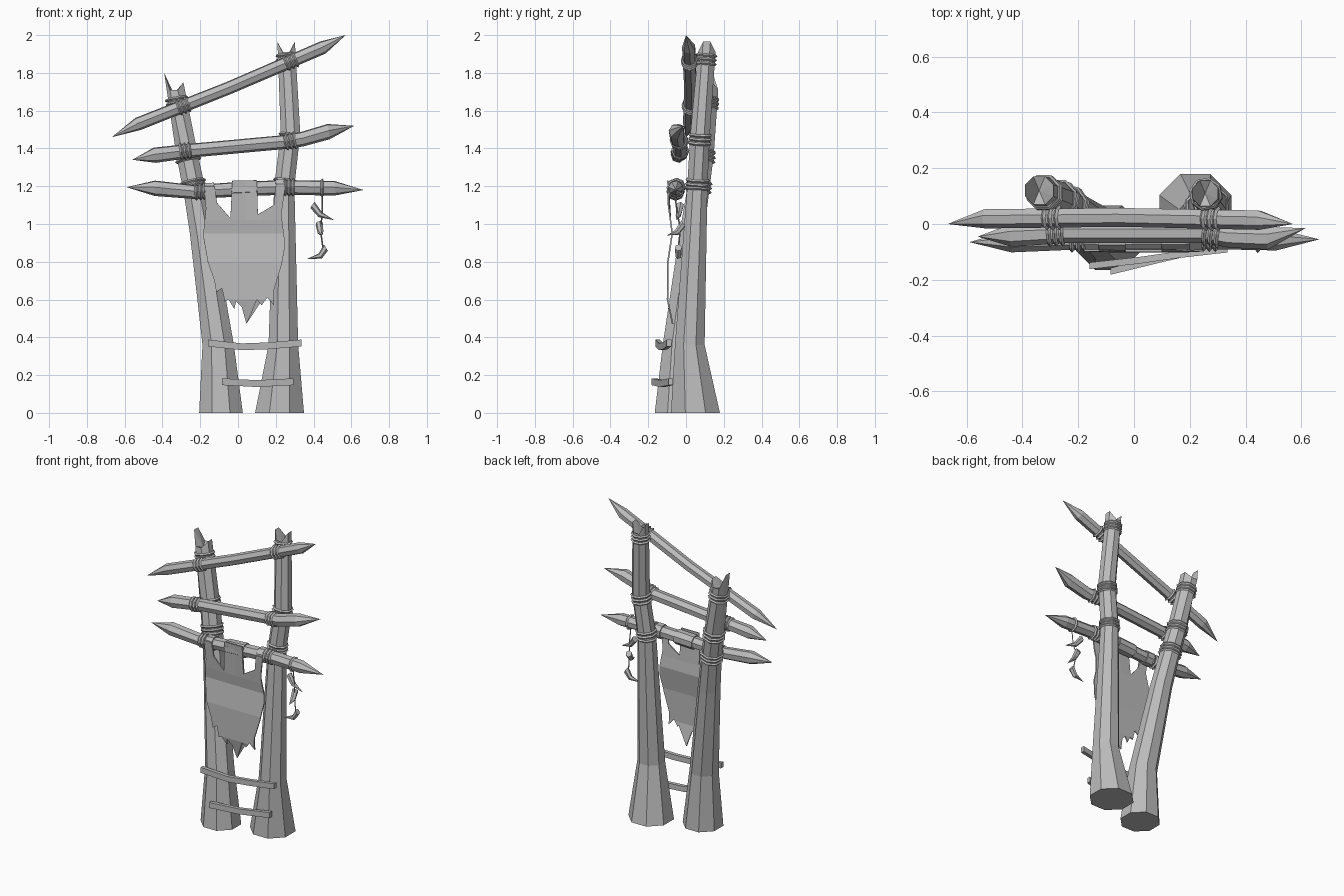
import bpy
import bmesh
import math
from mathutils import Vector

cube = bpy.data.objects.get("Cube")
if cube:
    bpy.data.objects.remove(cube, do_unlink=True)

grey = bpy.data.materials.new("weathered_grey")
grey.use_nodes = True
colour = (0.5, 0.5, 0.5, 1)
grey.diffuse_color = colour
grey.node_tree.nodes["Principled BSDF"].inputs["Base Color"].default_value = colour


def finish(name, bm):
    """Turn a bmesh into a flat shaded object."""
    bmesh.ops.recalc_face_normals(bm, faces=bm.faces)
    mesh = bpy.data.meshes.new(name)
    bm.to_mesh(mesh)
    bm.free()
    mesh.materials.append(grey)
    obj = bpy.data.objects.new(name, mesh)
    bpy.context.collection.objects.link(obj)
    return obj


def tube(name, path, sides, axis=None, jag=None):
    """Loft rings along a path of (x, y, z, radius); jag shifts the rim height."""
    bm = bmesh.new()
    axis = axis or (Vector(path[-1][:3]) - Vector(path[0][:3])).normalized()
    side = axis.orthogonal().normalized()
    other = axis.cross(side)
    rings = []
    for k, (x, y, z, r) in enumerate(path):
        ring = []
        for i in range(sides):
            a = math.tau * (i + 0.5) / sides
            p = Vector((x, y, z)) + r * (side * math.cos(a) + other * math.sin(a))
            if jag and k == len(path) - 2:
                p.z += jag(p.x - x)
            ring.append(bm.verts.new(p))
        rings.append(ring)
    for low, high in zip(rings, rings[1:]):
        for i in range(sides):
            j = (i + 1) % sides
            bm.faces.new((low[i], low[j], high[j], high[i]))
    bm.faces.new(rings[0])
    bm.faces.new(rings[-1])
    bmesh.ops.remove_doubles(bm, verts=bm.verts, dist=0.0005)
    return finish(name, bm)


def sample(path, value, k):
    """Point, radius and direction where coordinate k of a path equals value."""
    for a, b in zip(path, path[1:]):
        if a[k] <= value <= b[k]:
            t = (value - a[k]) / (b[k] - a[k])
            a, b = Vector(a), Vector(b)
            p = a.lerp(b, t)
            return p.xyz, p.w, (b - a).xyz.normalized()


def binding(name, path, value, k, count=3, gap=0.022):
    """Rope turns around a post (k = 2) or a rail (k = 0)."""
    for n in range(count):
        p, r, d = sample(path, value + (n - (count - 1) / 2) * gap, k)
        bpy.ops.mesh.primitive_torus_add(
            major_segments=8, minor_segments=4, major_radius=r + 0.002,
            minor_radius=0.008, location=p,
            rotation=d.to_track_quat("Z", "Y").to_euler())
        ring = bpy.context.object
        ring.name = name
        ring.data.materials.append(grey)


# Leaning posts with flared feet and broken tops
right_post = [(-.09, -.05, 0, .125), (-.105, -.04, .36, .09), (-.19, .03, .95, .07),
              (-.225, .06, 1.15, .065), (-.27, .09, 1.37, .062), (-.34, .12, 1.74, .055)]
left_post = [(.22, .05, 0, .14), (.24, .02, .36, .085), (.245, .06, 1.2, .058),
             (.278, .075, 1.48, .056), (.255, .11, 1.93, .05)]
up = Vector((0, 0, 1))
tube("right_post", right_post + [(-.34, .12, 1.69, 0)], 8, up,
     lambda dx: .06 if dx < -.03 else (.01 if dx > .03 else -.03))
tube("left_post", left_post + [(.255, .11, 1.88, 0)], 8, up,
     lambda dx: .035 if abs(dx) > .03 else -.02)

# Sharpened rails
top_rail = [(-.668, 0, 1.46, 0), (-.53, .02, 1.53, .036), (-.05, .025, 1.72, .035),
            (.45, .015, 1.935, .036), (.57, 0, 2, 0)]
middle_rail = [(-.56, -.045, 1.34, 0), (-.44, -.04, 1.365, .042), (-.24, -.03, 1.39, .038),
               (.25, -.03, 1.435, .038), (.34, -.045, 1.45, .04), (.48, -.05, 1.49, .042),
               (.615, -.015, 1.52, 0)]
low_rail = [(-.59, -.065, 1.195, 0), (-.44, -.06, 1.19, .042), (-.23, -.055, 1.17, .038),
            (0, -.055, 1.185, .04), (.25, -.05, 1.195, .04), (.51, -.055, 1.19, .04),
            (.665, -.055, 1.18, 0)]
for name, rail, spots in (("top_rail", top_rail, (-.29, .28)),
                          ("middle_rail", middle_rail, (-.28, .28)),
                          ("low_rail", low_rail, (-.2, .27))):
    tube(name, rail, 7)
    for x in spots:
        binding("rail_binding", rail, x, 0)
for post, heights in ((right_post, (1.64, 1.36, 1.2)), (left_post, (1.87, 1.45, 1.21))):
    for z in heights:
        binding("post_binding", post, z, 2)

# Torn cloth: outline, cut into rows and columns, then draped
outline = [(-.18, 1.2), (-.125, 1.2), (-.11, 1.11), (-.04, 1.03), (-.03, 1.23), (.1, 1.23),
           (.105, 1.05), (.19, 1.1), (.2, 1.2), (.25, 1.2), (.23, 1.05), (.25, .89),
           (.23, .78), (.19, .65), (.19, .57), (.155, .61), (.125, .57), (.1, .6),
           (.08, .55), (.045, .47), (.02, .56), (-.01, .59), (-.02, .55), (-.05, .6),
           (-.07, .59), (-.085, .66), (-.115, .64), (-.125, .7), (-.16, .8), (-.185, .94),
           (-.17, 1.08)]
drape = [(1.25, -.1), (1.1, -.097), (.95, -.077), (.8, -.1), (.6, -.102), (.4, -.06)]
bm = bmesh.new()
bm.faces.new([bm.verts.new((x, 0, z)) for x, z in outline])
for axis, cuts in (((0, 0, 1), (1.1, 1.02, .95, .87, .8, .7, .6)), ((1, 0, 0), (-.05, .04, .13))):
    for c in cuts:
        bmesh.ops.bisect_plane(bm, geom=bm.verts[:] + bm.edges[:] + bm.faces[:],
                               plane_co=Vector(axis) * c, plane_no=axis)
for v in bm.verts:
    for (z1, y1), (z2, y2) in zip(drape, drape[1:]):
        if z2 <= v.co.z <= z1:
            v.co.y = y1 + (y2 - y1) * (z1 - v.co.z) / (z1 - z2)
            break
banner = finish("banner", bm)
thick = banner.modifiers.new("thickness", "SOLIDIFY")
thick.thickness = 0.008

# Cloth straps folded over the low rail
for x1, x2 in ((-.18, -.125), (-.03, .1), (.2, .245)):
    ends = []
    for x in (x1, x2):
        p, r, d = sample(low_rail, x, 0)
        ends.append((*p, r + .007))
    tube("banner_strap", ends, 8)


# Crooked steps nailed across the feet
def plank(name, points, height=.036, depth=.024):
    bm = bmesh.new()
    loops = []
    for x, y, z in points:
        loops.append([bm.verts.new((x, y + sy * depth / 2, z + sz * height / 2))
                      for sy, sz in ((-1, -1), (1, -1), (1, 1), (-1, 1))])
    for a, b in zip(loops, loops[1:]):
        for i in range(4):
            j = (i + 1) % 4
            bm.faces.new((a[i], a[j], b[j], b[i]))
    bm.faces.new(loops[0])
    bm.faces.new(loops[-1])
    finish(name, bm)


plank("upper_step", [(-.16, -.15, .37), (.02, -.13, .35), (.16, -.11, .355), (.335, -.09, .37)])
plank("lower_step", [(-.085, -.17, .165), (.1, -.125, .155), (.295, -.08, .165)])

# Hanging charm: cord with three curved fangs
binding("cord_loop", low_rail, .445, 0, 1)
tube("cord", [(.445, -.06, 1.16, .004), (.447, -.045, 1.05, .004), (.435, -.03, .98, .004),
              (.45, -.04, .87, .004)], 4)
fangs = (((.395, -.03, 1.1), (.435, -.04, 1.05), (.51, -.05, 1.02)),
         ((.43, -.015, 1.0), (.437, -.05, .955), (.445, -.1, .94)),
         ((.465, -.04, .875), (.435, -.04, .83), (.365, -.045, .815)))
for root, mid, tip in fangs:
    tube("fang", [(*root, .02), (*mid, .016), (*tip, 0)], 6)
